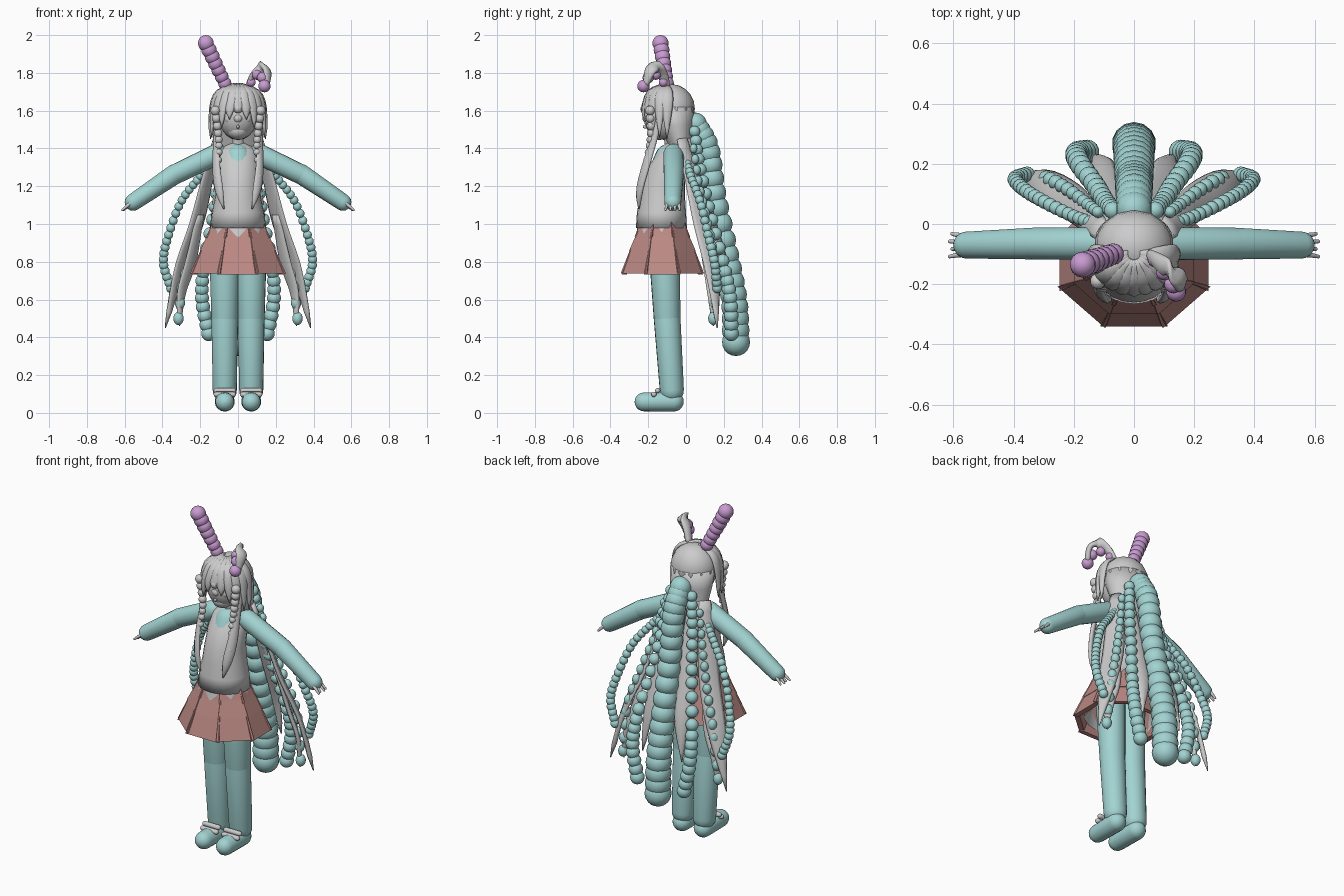
import bpy, bmesh, math
from mathutils import Vector

if "Cube" in bpy.data.objects:
    bpy.data.objects.remove(bpy.data.objects["Cube"])


def material(name, r, g, b):
    m = bpy.data.materials.new(name)
    m.use_nodes = True
    m.diffuse_color = (r, g, b, 1)
    m.node_tree.nodes["Principled BSDF"].inputs["Base Color"].default_value = (r, g, b, 1)
    return m


TEAL = material("pale teal", 0.36, 0.65, 0.64)
GREY = material("light grey", 0.60, 0.60, 0.60)
PINK = material("orchid pink", 0.58, 0.33, 0.64)
RUST = material("dusty red", 0.50, 0.25, 0.23)


def finish(bm, name, mat, smooth=True):
    bmesh.ops.recalc_face_normals(bm, faces=bm.faces)
    for f in bm.faces:
        f.smooth = smooth
    me = bpy.data.meshes.new(name)
    bm.to_mesh(me)
    bm.free()
    me.materials.append(mat)
    ob = bpy.data.objects.new(name, me)
    bpy.context.collection.objects.link(ob)
    return ob


def bridge(bm, rings, cap=True):
    for a, b in zip(rings, rings[1:]):
        n = len(a)
        for i in range(n):
            bm.faces.new((a[i], a[(i + 1) % n], b[(i + 1) % n], b[i]))
    if cap:
        bm.faces.new(rings[0])
        bm.faces.new(rings[-1])


def spline(pts, t):
    """Smooth point on a path, t from 0 to 1."""
    p = [Vector(q) for q in pts]
    p = [2 * p[0] - p[1]] + p + [2 * p[-1] - p[-2]]
    f = min(t, 0.9999) * (len(pts) - 1)
    i, u = int(f), f - int(f)
    a, b, c, d = p[i:i + 4]
    return 0.5 * (2 * b + (c - a) * u + (2 * a - 5 * b + 4 * c - d) * u * u
                  + (3 * b - a - 3 * c + d) * u ** 3)


def beads(name, pts, count, r0, r1, mat, stretch=1.0):
    """Row of balls along a path."""
    bm = bmesh.new()
    for k in range(count):
        t = k / max(count - 1, 1)
        new = bmesh.ops.create_uvsphere(bm, u_segments=14, v_segments=10, radius=r0 + (r1 - r0) * t)["verts"]
        bmesh.ops.scale(bm, vec=(1, 1, stretch), verts=new)
        bmesh.ops.translate(bm, vec=spline(pts, t), verts=new)
    return finish(bm, name, mat)


def ball(name, loc, size, mat):
    ob = beads(name, [(0, 0, 0), (0, 0, 0)], 1, 1, 1, mat)
    ob.location, ob.scale = loc, size
    return ob


def capsule(name, a, b, ra, rb, mat):
    """Round-ended tapering limb between two points."""
    a, b = Vector(a), Vector(b)
    d = (b - a).normalized()
    u = d.orthogonal().normalized()
    v = d.cross(u)
    bm, rings, steps = bmesh.new(), [], 5
    ends = [(a, ra, -math.pi / 2 * (1 - k / steps)) for k in range(steps + 1)]
    ends += [(b, rb, math.pi / 2 * k / steps) for k in range(steps + 1)]
    for p, r, t in ends:
        rad = max(r * math.cos(t), 0.001)
        c = p + d * r * math.sin(t)
        rings.append([bm.verts.new(c + rad * (u * math.cos(w) + v * math.sin(w)))
                      for w in [2 * math.pi * i / 18 for i in range(18)]])
    bridge(bm, rings)
    return finish(bm, name, mat)


def loft(name, rows, mat, sides=24, cap=True):
    """Stack of ellipses: height, y centre, half width, half depth."""
    bm, rings = bmesh.new(), []
    for z, y, rx, ry in rows:
        rings.append([bm.verts.new((rx * math.cos(w), y + ry * math.sin(w), z))
                      for w in [2 * math.pi * i / sides for i in range(sides)]])
    bridge(bm, rings, cap)
    return finish(bm, name, mat)


def lock(name, pts, widths, thick, mat, steps=14):
    """Flat tapering hair lock facing away from the body axis."""
    bm, rings = bmesh.new(), []
    for k in range(steps + 1):
        t = k / steps
        p = spline(pts, t)
        d = (spline(pts, min(t + .03, 1)) - spline(pts, max(t - .03, 0))).normalized()
        out = Vector((p.x, p.y + 0.1, 0.02))
        side = d.cross(out).normalized()
        out = side.cross(d)
        w = spline([(x, 0, 0) for x in widths], t).x
        h = min(thick, max(w, .002))
        rings.append([bm.verts.new(p + side * w * math.cos(q) + out * h * math.sin(q))
                      for q in [2 * math.pi * i / 8 for i in range(8)]])
    bridge(bm, rings)
    return finish(bm, name, mat)


# Torso and coat
loft("torso", [(.98, -.13, .15, .135), (1.06, -.13, .138, .13), (1.14, -.125, .122, .12), (1.22, -.12, .112, .115),
               (1.31, -.095, .112, .1), (1.39, -.07, .1, .07), (1.43, -.06, .045, .045)], GREY)
capsule("chest", (0, -.09, 1.35), (0, -.14, 1.19), .075, .095, TEAL)
capsule("neck", (0, -.07, 1.38), (0, -.09, 1.5), .035, .035, GREY)

# Skirt: grey lining with rows of tilted plates in an octagon
loft("skirt_lining", [(1.02, -.13, .135, .12), (.76, -.125, .205, .175)], GREY, 16, False)
ROWS = [(1.015, .925, .128, .165, .055, .075), (.955, .85, .152, .2, .062, .088), (.872, .732, .188, .247, .082, .112)]
for row, (z1, z0, r1, r0, w1, w0) in enumerate(ROWS):
    for k in range(8):
        ang = k * math.pi / 4
        bm = bmesh.new()
        rings = []
        for z, r, w in ((z1, r1, w1), (z0, r0, w0)):
            ring = []
            for rr, ss in ((r, -w), (r, w), (r - .03, w * .9), (r - .03, -w * .9)):
                x = rr * math.cos(ang) - ss * math.sin(ang)
                y = rr * math.sin(ang) + ss * math.cos(ang)
                ring.append(bm.verts.new((x, y * .87 - .125, z + .006 * (k % 2))))
            rings.append(ring)
        bridge(bm, rings)
        finish(bm, f"skirt_plate_{row}_{k}", RUST, False)

# Head, face and hair cap
ball("head", (0, -.115, 1.57), (.105, .11, .125), GREY)
ball("chin", (0, -.14, 1.495), (.06, .065, .05), GREY)
ball("nose", (0, -.215, 1.515), (.008, .014, .01), GREY)
ball("hair_cap", (0, -.075, 1.61), (.132, .122, .13), GREY)
loft("back_hair", [(1.62, -.07, .13, .115), (1.52, -.05, .128, .09), (1.42, -.03, .115, .065), (1.3, .0, .095, .035)], GREY)

# Locks swept over the front and sides of the head
for k in range(11):
    ang = math.radians(-180 + 18 * k)
    c, s = math.cos(ang), math.sin(ang)
    low = 1.60 - .15 * abs(c)
    lock(f"fringe_lock_{k}", [(.02 * c, -.1 + .02 * s, 1.735), (.105 * c, -.1 + .095 * s, 1.70),
                              (.14 * c, -.1 + .125 * s, 1.62), (.145 * c, -.1 + .128 * s, low)],
         (.012, .03, .03, .002), .012, GREY, 9)
for k in range(5):
    x = (k - 2) * .043
    y = -.205 + abs(x) * .5
    beads(f"fringe_beads_{k}", [(x * .8, y + .008, 1.665), (x, y - .012, 1.61), (x * 1.05, y, 1.56 - .1 * abs(x))],
          3, .022, .026, GREY)

# Upright horn made of balls, and the folded ear
beads("right_horn", [(-.07, -.1, 1.745), (-.12, -.118, 1.85), (-.17, -.135, 1.957)], 7, .036, .043, PINK)
lock("left_ear", [(.05, -.1, 1.72), (.08, -.125, 1.79), (.12, -.155, 1.83), (.155, -.19, 1.81), (.15, -.215, 1.73)],
     (.018, .03, .036, .034, .016), .016, GREY)
beads("left_ear_beads", [(.07, -.12, 1.75), (.1, -.16, 1.79), (.13, -.2, 1.775), (.14, -.225, 1.73)], 4, .024, .033, PINK)

# Thick central tail of balls down the back
beads("middle_tail", [(0, .05, 1.53), (0, .115, 1.4), (0, .15, 1.15), (0, .21, .85), (0, .255, .6), (0, .265, .375)],
      19, .06, .074, TEAL)

for s, tag in ((1, "left"), (-1, "right")):
    def m(*pts):
        return [(s * x, y, z) for x, y, z in pts]

    # Arm, hand and fingers
    sh, el, ha = m((.11, -.065, 1.37), (.34, -.065, 1.26), (.555, -.07, 1.115))
    capsule(tag + "_upper_arm", sh, el, .055, .053, TEAL)
    capsule(tag + "_forearm", el, ha, .053, .045, TEAL)
    for k in range(4):
        a, b = m((.57, -.1 + .02 * k, 1.11), (.612 - .008 * (k % 2), -.108 + .025 * k, 1.075))
        capsule(f"{tag}_finger_{k}", a, b, .01, .006, GREY)

    # Leg, foot and shoe straps
    hip, knee, ankle, toe = m((.07, -.115, .85), (.07, -.1, .5), (.07, -.075, .12), (.07, -.222, .058))
    capsule(tag + "_thigh", hip, knee, .082, .071, TEAL)
    capsule(tag + "_shin", knee, ankle, .071, .064, TEAL)
    capsule(tag + "_foot", m((.07, -.065, .06))[0], toe, .053, .05, TEAL)
    for k in range(2):
        a, b = m((.025, -.15 - .02 * k, .118 - .02 * k), (.115, -.15 - .02 * k, .118 - .02 * k))
        capsule(f"{tag}_shoe_strap_{k}", a, b, .014, .014, GREY)

    # Front lock with beads beside the face
    lock(tag + "_front_lock", m((.12, -.14, 1.58), (.115, -.17, 1.45), (.115, -.215, 1.3), (.1, -.245, 1.18), (.075, -.25, 1.08)),
         (.02, .022, .028, .026, .003), .014, GREY)
    beads(tag + "_front_beads", m((.12, -.19, 1.6), (.105, -.185, 1.48), (.1, -.2, 1.38), (.11, -.23, 1.25)), 10, .026, .015, GREY)

    # Inner tail of balls and the grey lock beside it
    beads(tag + "_inner_tail", m((.07, .045, 1.49), (.095, .075, 1.3), (.13, .13, 1.05), (.18, .2, .78), (.19, .235, .6), (.155, .24, .42)),
          20, .03, .04, TEAL)
    lock(tag + "_inner_lock", m((.07, .01, 1.45), (.08, .07, 1.25), (.1, .14, 1.0), (.11, .2, .8), (.13, .225, .58)),
         (.04, .045, .05, .04, .003), .014, GREY)

    # Wide outer lock with two points, studded with balls
    lock(tag + "_outer_lock", m((.11, -.02, 1.45), (.16, .03, 1.25), (.22, .085, 1.0), (.31, .14, .75), (.385, .165, .45)),
         (.035, .05, .06, .05, .003), .014, GREY)
    lock(tag + "_outer_lock_point", m((.2, .07, 1.05), (.25, .12, .8), (.3, .14, .63), (.31, .145, .46)),
         (.03, .045, .035, .003), .014, GREY)
    beads(tag + "_outer_lock_balls", m((.12, .04, 1.4), (.16, .07, 1.2), (.22, .115, 1.0), (.285, .15, .78), (.315, .145, .5)),
          15, .02, .028, TEAL, 1.25)

    # Outermost tail of balls
    beads(tag + "_outer_tail", m((.13, .0, 1.34), (.21, .03, 1.24), (.3, .075, 1.12), (.365, .115, .95), (.395, .15, .8), (.355, .165, .66)),
          24, .022, .026, TEAL)
